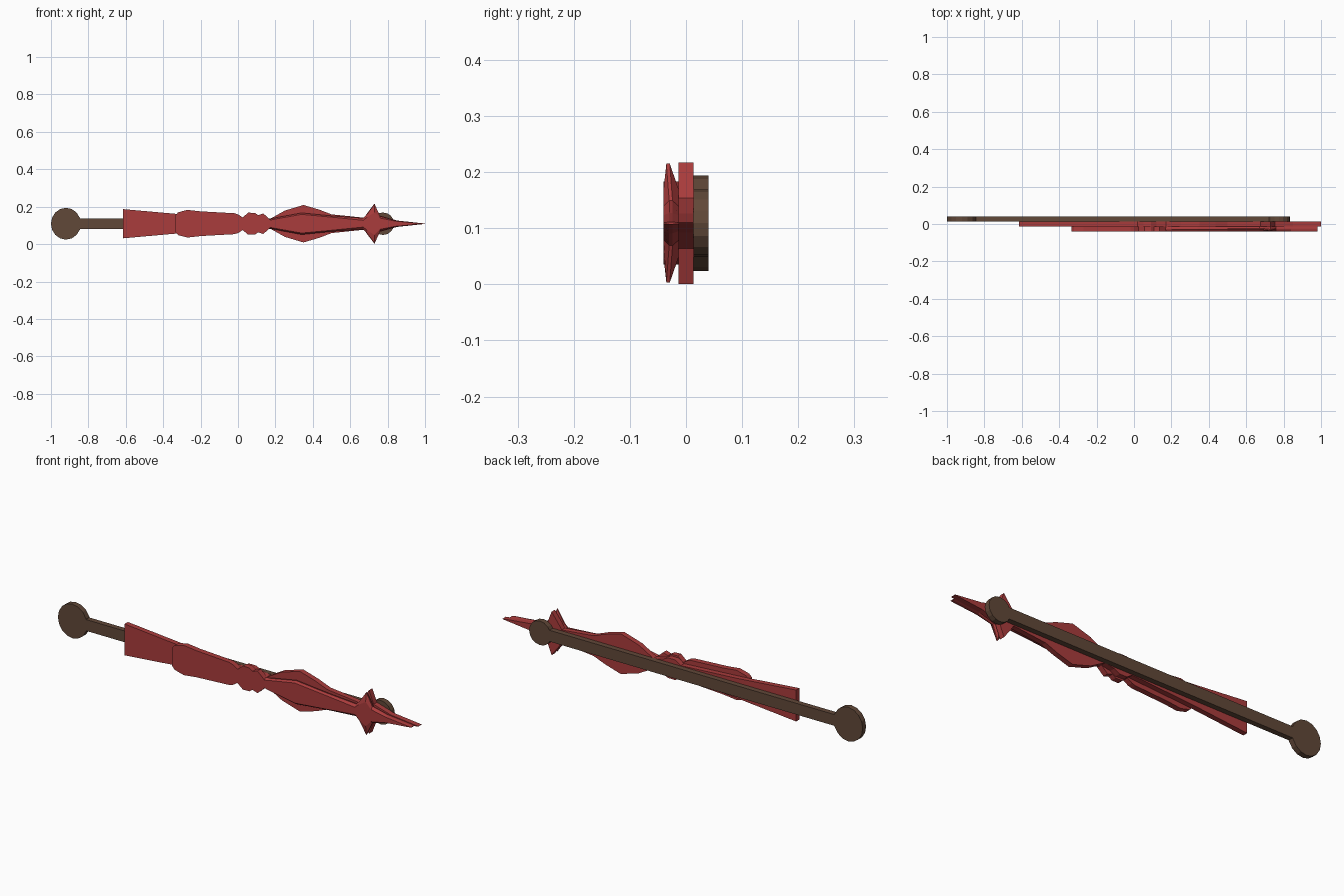
import bpy, bmesh, math

if "Cube" in bpy.data.objects:
    bpy.data.objects.remove(bpy.data.objects["Cube"])

ZC = 0.109  # height of the long axis


def material(name, colour):
    m = bpy.data.materials.new(name)
    m.diffuse_color = (*colour, 1)
    m.use_nodes = True
    m.node_tree.nodes["Principled BSDF"].inputs["Base Color"].default_value = m.diffuse_color
    return m


RED = material("red", (0.40, 0.045, 0.045))
BROWN = material("brown", (0.12, 0.065, 0.04))


def finish(name, bm, mat):
    bmesh.ops.recalc_face_normals(bm, faces=bm.faces)
    me = bpy.data.meshes.new(name)
    bm.to_mesh(me)
    bm.free()
    ob = bpy.data.objects.new(name, me)
    me.materials.append(mat)
    bpy.context.collection.objects.link(ob)
    return ob


def loft(name, sections, mat):
    """Bridge closed cross-sections of equal length and cap both ends."""
    bm = bmesh.new()
    rings = [[bm.verts.new(p) for p in s] for s in sections]
    n = len(rings[0])
    for a, b in zip(rings, rings[1:]):
        for i in range(n):
            j = (i + 1) % n
            bm.faces.new((a[i], a[j], b[j], b[i]))
    bm.faces.new(rings[0])
    bm.faces.new(rings[-1])
    return finish(name, bm, mat)


def plate(name, profile, y0, y1, mat):
    """Flat plate, profile = (x, half height), mirrored about the axis."""
    return loft(name, [[(x, y0, ZC + h), (x, y1, ZC + h),
                        (x, y1, ZC - h), (x, y0, ZC - h)]
                       for x, h in profile], mat)


def bevelled_blade(name, profile, mat):
    """Blade with thin edges, profile = (x, half height, flat half height)."""
    secs = []
    for x, h, f in profile:
        ym = -0.032 if h > 0.08 else -0.027
        half = [(-0.04, f), (ym - 0.003, h), (ym + 0.003, h), (-0.013, f)]
        secs.append([(x, y, ZC + z) for y, z in half] +
                    [(x, y, ZC - z) for y, z in reversed(half)])
    return loft(name, secs, mat)


def disc(name, x, rx, rz):
    bm = bmesh.new()
    loops = []
    for y in (0.0135, 0.04):
        loops.append([bm.verts.new((x + rx * math.cos(math.tau * i / 16), y,
                                    ZC + rz * math.sin(math.tau * i / 16)))
                      for i in range(16)])
    for i in range(16):
        j = (i + 1) % 16
        bm.faces.new((loops[0][i], loops[0][j], loops[1][j], loops[1][i]))
    for l in loops:
        bm.faces.new(l)
    return finish(name, bm, BROWN)


# Rear rod with its two end discs
plate("rod", [(-0.88, 0.028), (0.78, 0.028)], 0.0135, 0.04, BROWN)
disc("pommel_disc", -0.92, 0.08, 0.085)
disc("tip_disc", 0.775, 0.06, 0.06)

# Middle layer: flared tail, waist, diamond blade, star and point
plate("middle_blade", [
    (-0.615, 0.078), (-0.30, 0.05), (0.02, 0.03), (0.05, 0.05), (0.09, 0.05),
    (0.12, 0.035), (0.17, 0.025), (0.25, 0.07), (0.35, 0.1), (0.435, 0.075),
    (0.50, 0.05), (0.675, 0.032), (0.69, 0.055), (0.73, 0.108),
    (0.755, 0.045), (0.85, 0.017), (1.0, 0.001)], -0.013, 0.013, RED)

# Front layer: grip and beads
plate("front_grip", [
    (-0.335, 0.045), (-0.32, 0.061), (-0.27, 0.074), (-0.20, 0.066),
    (-0.02, 0.056), (0.0, 0.05), (0.025, 0.034), (0.055, 0.059),
    (0.09, 0.058), (0.108, 0.046), (0.135, 0.055), (0.172, 0.022)],
    -0.04, -0.013, RED)

# Front layer: blade with bevelled edges and pointed star
bevelled_blade("front_blade", [
    (0.165, 0.024, 0.018), (0.20, 0.032, 0.025), (0.34, 0.058, 0.05),
    (0.50, 0.042, 0.035), (0.67, 0.03, 0.018), (0.69, 0.05, 0.035),
    (0.73, 0.106, 0.06), (0.76, 0.04, 0.03), (0.84, 0.018, 0.014),
    (0.98, 0.002, 0.001)], RED)
